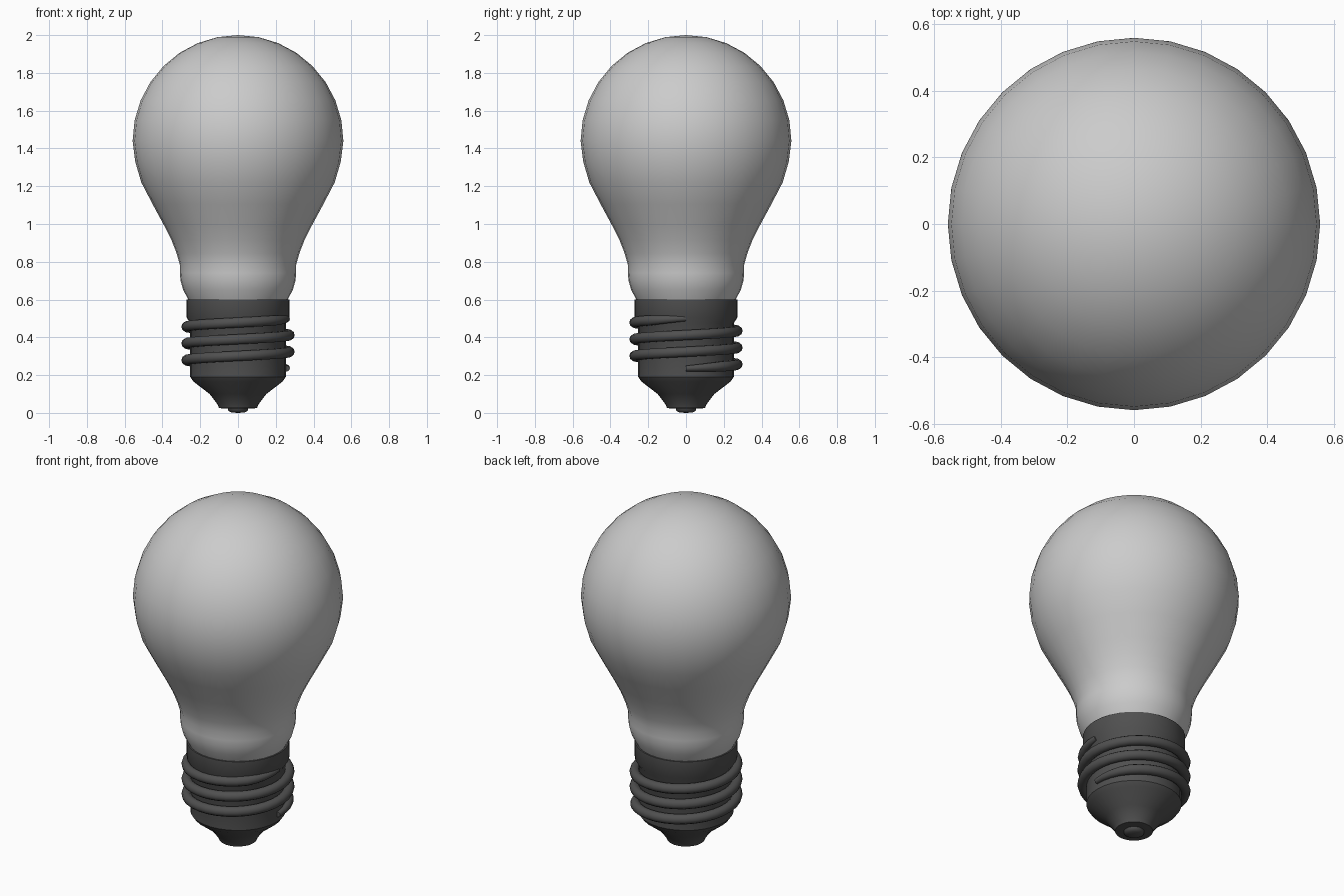
import bpy, bmesh
from math import sin, cos, pi, radians

SIDES = 32

cube = bpy.data.objects.get("Cube")
if cube:
    bpy.data.objects.remove(cube, do_unlink=True)


def material(name, grey, rough):
    m = bpy.data.materials.new(name)
    m.use_nodes = True
    colour = (grey, grey, grey, 1)
    m.diffuse_color = colour
    shader = m.node_tree.nodes["Principled BSDF"]
    shader.inputs["Base Color"].default_value = colour
    shader.inputs["Roughness"].default_value = rough
    return m


def skin(name, rings, mat, angle, cap=False):
    """Bridge successive rings of points; a one-point ring makes a pole."""
    bm = bmesh.new()
    loops = [[bm.verts.new(p) for p in ring] for ring in rings]
    for a, b in zip(loops, loops[1:]):
        n = max(len(a), len(b))
        for i in range(n):
            j = (i + 1) % n
            quad = [a[i % len(a)], a[j % len(a)], b[j % len(b)], b[i % len(b)]]
            bm.faces.new(list(dict.fromkeys(quad)))
    if cap:
        bm.faces.new(loops[0])
        bm.faces.new(loops[-1])
    bmesh.ops.recalc_face_normals(bm, faces=bm.faces)
    mesh = bpy.data.meshes.new(name)
    bm.to_mesh(mesh)
    bm.free()
    mesh.materials.append(mat)
    ob = bpy.data.objects.new(name, mesh)
    bpy.context.collection.objects.link(ob)
    bpy.ops.object.select_all(action="DESELECT")
    ob.select_set(True)
    bpy.context.view_layer.objects.active = ob
    bpy.ops.object.shade_smooth_by_angle(angle=radians(angle))
    return ob


def lathe(name, profile, mat, angle):
    """Turn (radius, height) points around the z axis."""
    rings = []
    for r, z in profile:
        n = SIDES if r else 1
        rings.append([(r * cos(2 * pi * i / n), r * sin(2 * pi * i / n), z)
                      for i in range(n)])
    return skin(name, rings, mat, angle)


glass = material("frosted grey glass", 0.6, 0.4)
metal = material("dark grey metal", 0.08, 0.5)

# Glass bulb: necked lower profile, then a dome
neck = [(0.255, 0.58), (0.268, 0.61), (0.29, 0.65), (0.304, 0.70),
        (0.308, 0.74), (0.308, 0.785), (0.325, 0.845), (0.352, 0.915),
        (0.39, 0.99), (0.452, 1.105), (0.512, 1.22), (0.544, 1.33)]
dome = [(0.558 * cos(i * pi / 16), 1.44 + 0.56 * sin(i * pi / 16)) for i in range(8)]
lathe("glass_bulb", neck + dome + [(0, 2.0)], glass, 60)

# Metal screw shell with collar and tapered foot
lathe("screw_base", [(0, 0.02), (0.1, 0.025), (0.108, 0.045), (0.15, 0.1), (0.235, 0.165),
                     (0.253, 0.19), (0.253, 0.475), (0.272, 0.505),
                     (0.272, 0.6), (0.255, 0.6)], metal, 35)

# Contact button under the foot
lathe("contact_button", [(0, 0), (0.035, 0.002), (0.052, 0.012), (0.055, 0.03)], metal, 50)

# Screw thread: three rising turns, tapered into the shell at both ends
TURNS, STEPS, TUBE = 3, 32, 0.028
rings = []
for k in range(TURNS * STEPS + 1):
    a = 2 * pi * k / STEPS
    ease = min(1, min(k, TURNS * STEPS - k) / 4)
    size = TUBE * (0.55 + 0.45 * ease)
    mid = 0.258 + 0.014 * ease
    z = 0.235 + 0.0885 * k / STEPS
    ring = []
    for i in range(10):
        t = 2 * pi * i / 10
        r = mid + size * cos(t)
        ring.append((r * cos(a), r * sin(a), z + size * sin(t)))
    rings.append(ring)
skin("screw_thread", rings, metal, 50, cap=True)
